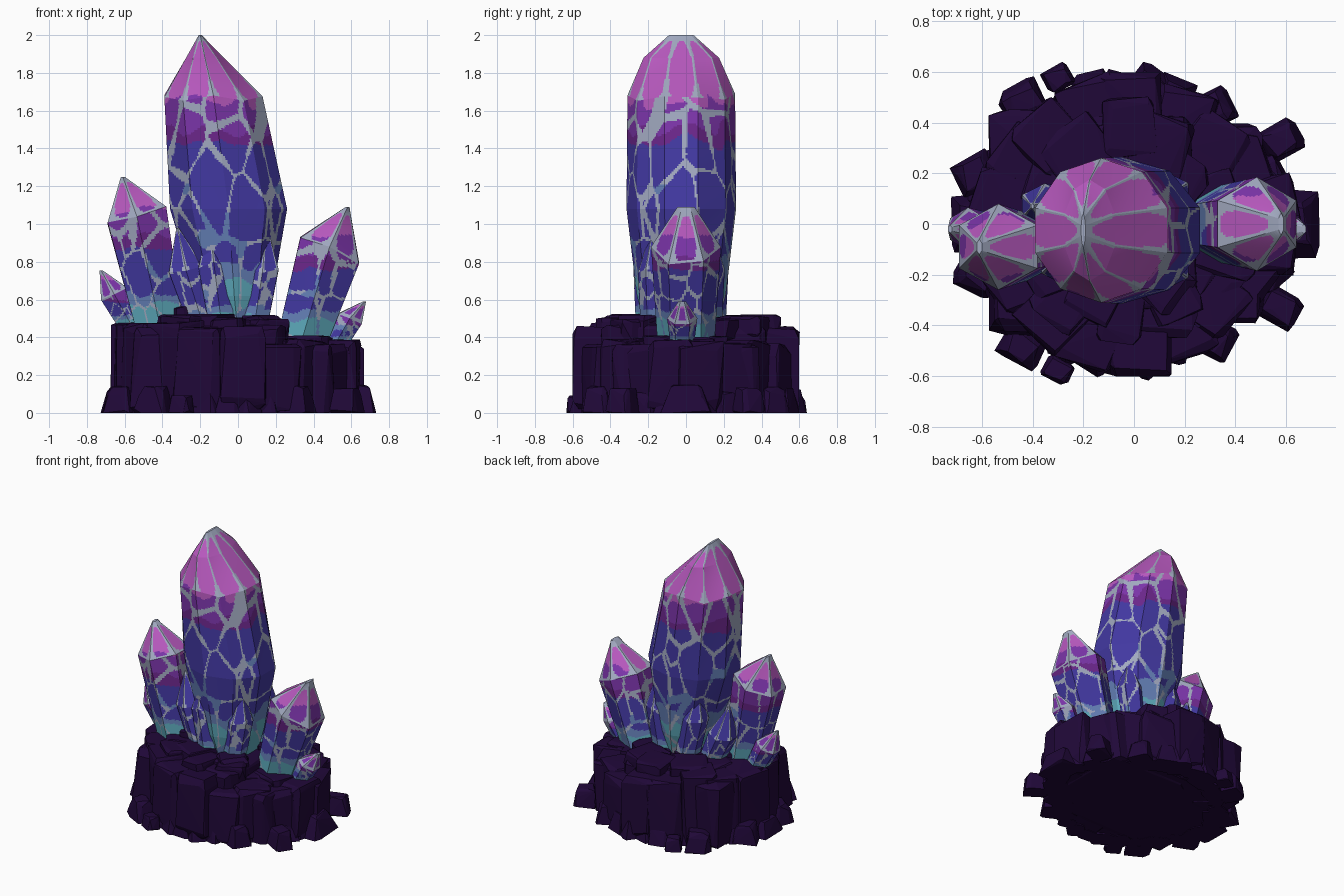
import bpy, bmesh, math, random
from mathutils import Vector, noise

random.seed(7)
if "Cube" in bpy.data.objects:
    bpy.data.objects.remove(bpy.data.objects["Cube"], do_unlink=True)


def material(name, rgb):
    m = bpy.data.materials.new(name)
    m.use_nodes = True
    col = (*rgb, 1)
    m.diffuse_color = col
    m.node_tree.nodes["Principled BSDF"].inputs["Base Color"].default_value = col
    return m


GREY, PINK, PURPLE, PLUM, INDIGO, BLUE, TEAL = range(7)
CRYSTAL = [material("grey_vein", (.36, .40, .53)),
           material("pink", (.48, .10, .52)),
           material("purple", (.20, .035, .40)),
           material("plum", (.15, .02, .26)),
           material("indigo", (.055, .040, .36)),
           material("slate_blue", (.13, .22, .48)),
           material("teal", (.11, .40, .50))]
ROCK = [material("dark_rock", (.0145, .0025, .040))]


def finish(name, bm, mats):
    bmesh.ops.recalc_face_normals(bm, faces=bm.faces)
    me = bpy.data.meshes.new(name)
    bm.to_mesh(me)
    bm.free()
    for m in mats:
        me.materials.append(m)
    ob = bpy.data.objects.new(name, me)
    bpy.context.collection.objects.link(ob)
    return ob


# ---- crystals: faceted prisms, patches of colour split by grey veins
MAIN = (.78, .69, .64)      # heights where pink, purple and plum begin
SIDE = (.80, .62, .54)
SMALL = (.85, .50, .46)
COOL = (2, 2, 2)            # shards stay blue to the tip


def patch_colour(p, f, u, tip, cell, petal_width, tones):
    side = abs(2 * u - 1)
    wob = .05 * noise.noise(p * 9)
    if tip is not None:
        petal = (side / petal_width) ** 3 + (abs(tip - .42) / (.54 * petal_width)) ** 3
        if petal + 4 * wob > 1:
            return GREY
    else:
        q = Vector((p.x / cell, p.y / cell, p.z / (cell * 1.7)))
        d = noise.voronoi(q)[0]
        patchy = noise.noise(p * 6)
        wide = .1 if f > .6 else .045 + .14 * max(0, patchy + .1)
        if d[1] - d[0] < wide or (f > .5 and side > .95):
            return BLUE if f < .5 and patchy > .2 else GREY
    f += wob
    for tone, colour in zip(tones, (PINK, PURPLE, PLUM)):
        if f > tone:
            return colour
    if f > .24:
        return INDIGO
    return BLUE if f > .18 else TEAL


def crystal(name, cy, rings, sides=6, shoulder=1, step=.01, cell=.15, jitter=.015,
            petal_width=.74, tones=SIDE):
    """rings: (x, z, radius x, radius y, slope of the ring in x)"""
    corners = []
    for i, (cx, cz, rx, ry, slope) in enumerate(rings):
        ring = []
        for k in range(sides):
            a = (k + .5) * math.tau / sides
            dx = rx / math.cos(math.pi / sides) * math.cos(a)
            j = random.uniform(-jitter, jitter) if i == shoulder else 0
            ring.append(Vector((cx + dx, cy + ry * math.sin(a), cz + slope * dx + j)))
        corners.append(ring)
    z0, z1 = rings[0][1], rings[-1][1]
    zs = rings[shoulder][1]
    cols = max(4, round(math.tau * max(r[2] for r in rings) / sides / step))
    bm = bmesh.new()
    grid, info = [], []

    def add_row(lo, hi, t, tip):
        row = []
        for k in range(sides):
            n = (k + 1) % sides
            a, b = lo[k].lerp(hi[k], t), lo[n].lerp(hi[n], t)
            row += [bm.verts.new(a.lerp(b, c / cols)) for c in range(cols)]
        grid.append(row)
        info.append(tip)

    for i in range(len(rings) - 1):
        rows = max(2, round((rings[i + 1][1] - rings[i][1]) / step))
        for r in range(rows):
            z = rings[i][1] + (rings[i + 1][1] - rings[i][1]) * r / rows
            add_row(corners[i], corners[i + 1], r / rows,
                    (z - zs) / (z1 - zs) if i >= shoulder else None)
    add_row(corners[-1], corners[-1], 0, 1)

    total = sides * cols
    for r in range(len(grid) - 1):
        for c in range(total):
            n = (c + 1) % total
            f = bm.faces.new((grid[r][c], grid[r][n], grid[r + 1][n], grid[r + 1][c]))
            p = f.calc_center_median()
            f.material_index = patch_colour(p, (p.z - z0) / (z1 - z0), (c % cols + .5) / cols,
                                            info[r], cell, petal_width, tones)
    bm.faces.new(grid[0])
    bm.faces.new(grid[-1])
    return finish(name, bm, CRYSTAL)


crystal("main_crystal", -.025,
        [(.0, .42, .13, .18, 0), (-.02, .62, .2, .235, 0), (-.05, 1.08, .31, .29, 0),
         (-.13, 1.68, .26, .285, 0), (-.175, 1.88, .1, .2, 0), (-.2, 2, .008, .065, 0)],
        sides=10, shoulder=3, cell=.19, jitter=.03, petal_width=.87, tones=MAIN)
crystal("right_side_crystal", -.09,
        [(-.41, .44, .12, .13, .3), (-.535, 1.05, .155, .17, .33), (-.61, 1.25, .01, .03, 0)])
crystal("left_side_crystal", 0,
        [(.33, .36, .12, .15, -.4), (.485, .865, .155, .185, -.42), (.58, 1.09, .01, .045, 0)])
crystal("small_right_crystal", -.02,
        [(-.55, .44, .06, .06, .4), (-.655, .63, .07, .085, .4), (-.725, .755, .008, .015, 0)],
        step=.007, cell=.08, jitter=.006, petal_width=.68, tones=SMALL)
crystal("small_left_crystal", -.02,
        [(.5, .34, .055, .06, -.4), (.592, .5, .063, .08, -.4), (.67, .59, .008, .02, 0)],
        step=.007, cell=.1, jitter=.006, petal_width=.62, tones=SMALL)

# ---- slim blue shards hugging the main crystal
for name, cy, x, dx, top, r in [("front_shard", -.15, -.17, -.15, .98, .09),
                                ("back_shard", .07, -.24, -.16, .88, .09),
                                ("front_middle_shard", -.2, -.08, -.07, 1.0, .08),
                                ("front_left_shard", -.17, .08, .07, .98, .085),
                                ("back_left_shard", .12, .08, .07, .98, .085),
                                ("back_middle_shard", .14, -.1, -.1, .98, .085)]:
    crystal(name, cy, [(x, .42, r * .8, r * .8, -dx), (x + dx * .7, top - .22, r, r, -dx),
                       (x + dx, top, .006, .01, 0)], jitter=.02, petal_width=.85, tones=COOL)


# ---- rock base: chamfered, irregular boulders
def boulder(bm, centre, half, turn, rough=.3, taper=0):
    verts = []
    ct, st = math.cos(turn), math.sin(turn)
    for sx in (-1, 1):
        for sy in (-1, 1):
            for sz in (-1, 1):
                shrink = 1 - taper if sz > 0 else 1
                for axis in range(3):
                    v = [s * h * (random.uniform(.9, 1) if i == axis
                                  else random.uniform(.95 - rough, .95))
                         for i, (s, h) in enumerate(zip((sx, sy, sz), half))]
                    x = centre[0] + (v[0] * ct - v[1] * st) * shrink
                    y = centre[1] + (v[0] * st + v[1] * ct) * shrink
                    verts.append(bm.verts.new((x, y, max(0, centre[2] + v[2]))))
    res = bmesh.ops.convex_hull(bm, input=verts)
    spare = {g for g in res["geom_interior"] + res["geom_unused"]
             if isinstance(g, bmesh.types.BMVert)}
    bmesh.ops.delete(bm, geom=list(spare), context='VERTS')


def top_height(x):
    return .5 if x < .15 else .39


def rim(a, rx, ry):
    """Oval plan, pulled in at the diagonals, more so towards the low end"""
    pull = 1 - (.15 if math.cos(a) > 0 else .05) * math.sin(2 * a) ** 2
    return rx * pull * math.cos(a), ry * pull * math.sin(a)


# wall of tall slabs around the rim, a little lower at front and back
bm = bmesh.new()
for i in range(18):
    a = (i + .5 + random.uniform(-.15, .15)) * math.tau / 18
    x, y = rim(a, .53, .475)
    h = top_height(x) + random.uniform(-.02, .01)
    if abs(y) > .42 and x < .15:
        h -= .03
    boulder(bm, (x, y, h / 2), (.13, .13, h / 2), a + random.uniform(-.2, .2), .36)
finish("rock_wall", bm, ROCK)

# solid core under the crystals
bm = bmesh.new()
boulder(bm, (-.16, 0, .23), (.42, .46, .24), 0, .2)
boulder(bm, (.18, 0, .18), (.34, .4, .19), 0, .2)
finish("rock_core", bm, ROCK)

# flat slabs on top
bm = bmesh.new()
for i in range(22):
    a = i * 2.4
    d = .16 + .24 * math.sqrt(i / 22)
    x, y = rim(a, d * 1.12, d)
    z = top_height(x) - .055 + random.uniform(-.02, .02)
    boulder(bm, (x, y, z), (random.uniform(.1, .15), random.uniform(.09, .14), .06), a, .45)
boulder(bm, (-.27, -.1, .49), (.1, .1, .08), .4, .5)
boulder(bm, (.12, -.24, .45), (.1, .1, .07), .9, .5)
finish("rock_top", bm, ROCK)

# rubble around the foot
bm = bmesh.new()
for i in range(34):
    a = i * math.tau / 34
    s = random.uniform(.05, .085)
    x, y = rim(a, .6, .54)
    boulder(bm, (x, y, .03), (s, s * 1.1, random.uniform(.06, .11)),
            random.uniform(0, 3), .5, .3)
for x, y, s in [(-.3, .575, .06), (-.44, .48, .09), (.58, .33, .085), (.52, .21, .07),
                (.31, .45, .09), (-.62, .2, .09)]:
    for side in (-1, 1):
        boulder(bm, (x, y * side, s * .6), (s, s * .85, s), .5 * side, .6, .2)
boulder(bm, (.64, 0, .05), (.095, .14, .1), 0, .6, .35)
boulder(bm, (-.64, 0, .03), (.085, .12, .08), 0, .6, .35)
finish("rock_rubble", bm, ROCK)
